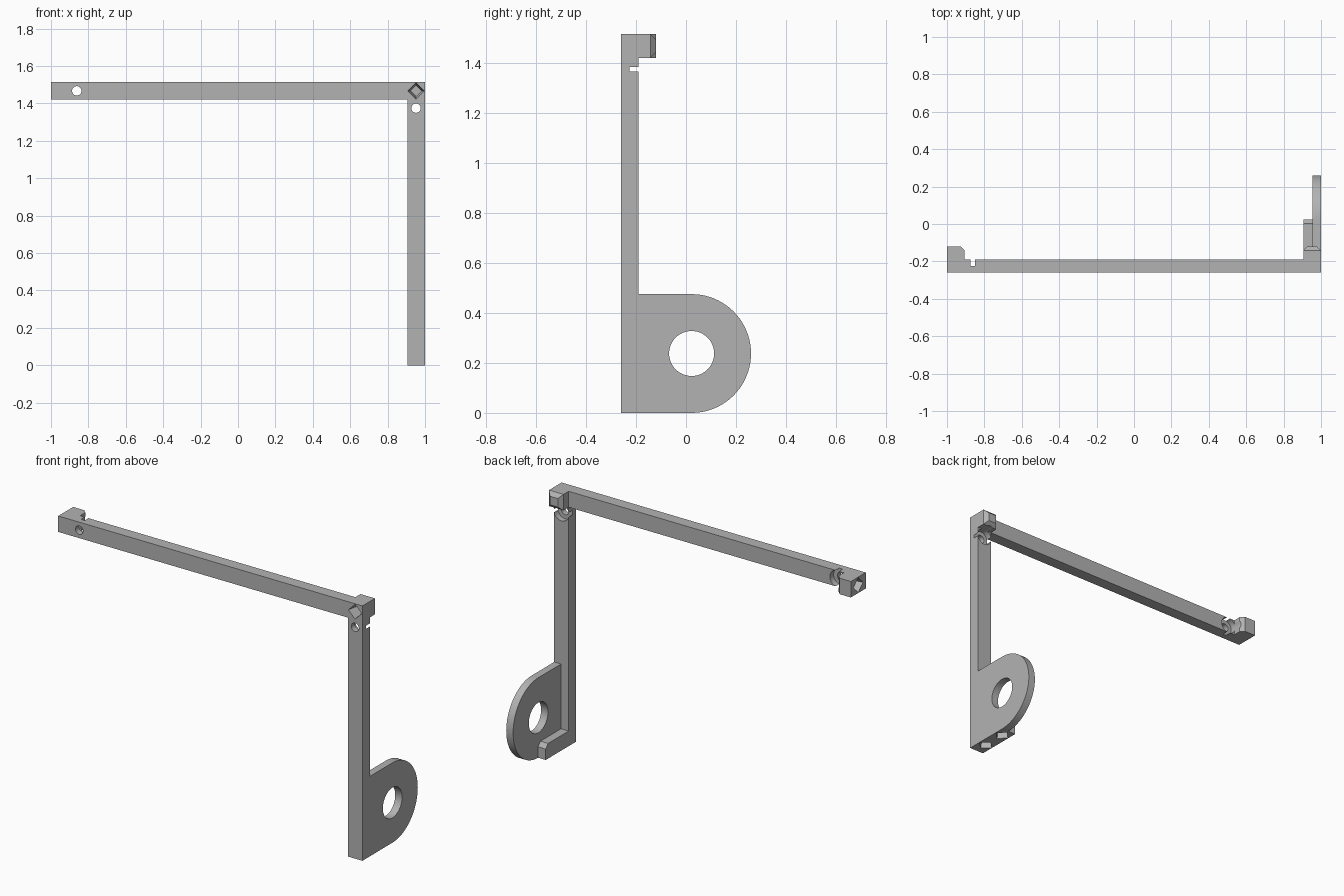
import bpy, bmesh
from math import cos, sin, pi
from mathutils import Vector

if "Cube" in bpy.data.objects:
    bpy.data.objects.remove(bpy.data.objects["Cube"])

grey = bpy.data.materials.new("plain grey")
grey.use_nodes = True
colour = (0.45, 0.45, 0.45, 1)
grey.diffuse_color = colour
grey.node_tree.nodes["Principled BSDF"].inputs["Base Color"].default_value = colour


def place(axis, u, v, w):
    """Put profile point (u, v) at distance w along the axis."""
    return {"x": (w, u, v), "y": (u, w, v), "z": (u, v, w)}[axis]


def loft(name, axis, start, lo, end, hi):
    """Solid between two matching profiles lying across an axis."""
    bm = bmesh.new()
    a = [bm.verts.new(place(axis, u, v, lo)) for u, v in start]
    b = [bm.verts.new(place(axis, u, v, hi)) for u, v in end]
    bm.faces.new(a)
    bm.faces.new(b)
    for i in range(len(a)):
        j = (i + 1) % len(a)
        bm.faces.new((a[i], a[j], b[j], b[i]))
    bmesh.ops.recalc_face_normals(bm, faces=bm.faces)
    mesh = bpy.data.meshes.new(name)
    bm.to_mesh(mesh)
    bm.free()
    mesh.materials.append(grey)
    ob = bpy.data.objects.new(name, mesh)
    bpy.context.collection.objects.link(ob)
    return ob


def prism(name, axis, pts, lo, hi):
    return loft(name, axis, pts, lo, pts, hi)


def rect(u0, u1, v0, v1):
    return [(u0, v0), (u1, v0), (u1, v1), (u0, v1)]


def ring(u, v, r, n):
    return [(u + r * cos(2 * pi * i / n), v + r * sin(2 * pi * i / n)) for i in range(n)]


# Main dimensions
FRONT, BACK, STEP, TIP = -0.26, -0.19, -0.142, -0.12
IN, MID, OUT = 0.905, 0.955, 1.0
LOW, TOP = 1.42, 1.515
BEAM_Z = (LOW + TOP) / 2
R = 0.2375
EYE_Y = 0.26 - R

# Beam with the hooked end and the corner block
beam = prism("top_beam", "z", [
    (-OUT, FRONT), (OUT, FRONT), (OUT, STEP), (IN, STEP), (IN, BACK),
    (-IN, BACK), (-IN, STEP), (-IN - 0.022, TIP), (-OUT, TIP)], LOW, TOP)

# Bevelled tip behind the corner block
c = 0.022
tip = loft("corner_tip", "y", rect(IN, OUT, LOW, TOP), STEP,
           rect(IN + c, OUT - c, LOW + c, TOP - c), TIP)

# Upright post
post = prism("post", "z", rect(IN, OUT, FRONT, BACK), 0, LOW)

# Rounded side plate
arc = [(EYE_Y + R * sin(pi * i / 40), R - R * cos(pi * i / 40)) for i in range(41)]
plate = prism("round_plate", "x", [(BACK, 0)] + arc + [(BACK, 2 * R)], MID, OUT)

# Foot with a sloped end
foot = prism("foot", "x", [(BACK, 0), (0.025, 0), (0.025, 0.065),
                           (0.003, 0.09), (BACK, 0.09)], IN, MID)

# Cutters: plate eye, screw holes with recesses, tapered diamond sockets
cutters = [prism("eye_cutter", "x", ring(EYE_Y, R, 0.09, 64), 0.9, 1.1)]
for x, z in ((-0.862, BEAM_Z), (0.952, 1.375)):
    cutters.append(prism("screw_cutter", "y", ring(x, z, 0.025, 32), -0.3, -0.1))
    cutters.append(prism("recess_cutter", "y", ring(x, z, 0.049, 40), -0.225, -0.1))


def socket(axis, u, v, face, inward):
    cutters.append(loft("socket_cutter", axis, ring(u, v, 0.046, 4), face - inward * 0.01,
                        ring(u, v, 0.03, 4), face + inward * 0.07))


socket("y", 0.952, BEAM_Z, FRONT, 1)
socket("x", -0.19, BEAM_Z, -OUT, 1)
for y in (-0.18, -0.035):
    socket("z", 0.952, y, 0, 1)


def bounds(ob):
    pts = [Vector(p) for p in ob.bound_box]
    return [(min(p[i] for p in pts), max(p[i] for p in pts)) for i in range(3)]


def touches(a, b):
    return all(p[0] < q[1] and q[0] < p[1] for p, q in zip(bounds(a), bounds(b)))


# Cut each part, then shade the round walls smooth
bpy.context.view_layer.update()
for ob in (beam, tip, post, plate, foot):
    bpy.ops.object.select_all(action="DESELECT")
    ob.select_set(True)
    bpy.context.view_layer.objects.active = ob
    for cutter in [k for k in cutters if touches(ob, k)]:
        mod = ob.modifiers.new("cut", "BOOLEAN")
        mod.operation = "DIFFERENCE"
        mod.solver = "EXACT"
        mod.object = cutter
        bpy.ops.object.modifier_apply(modifier=mod.name)
    bpy.ops.object.shade_smooth_by_angle(angle=0.5)

for cutter in cutters:
    bpy.data.objects.remove(cutter)
